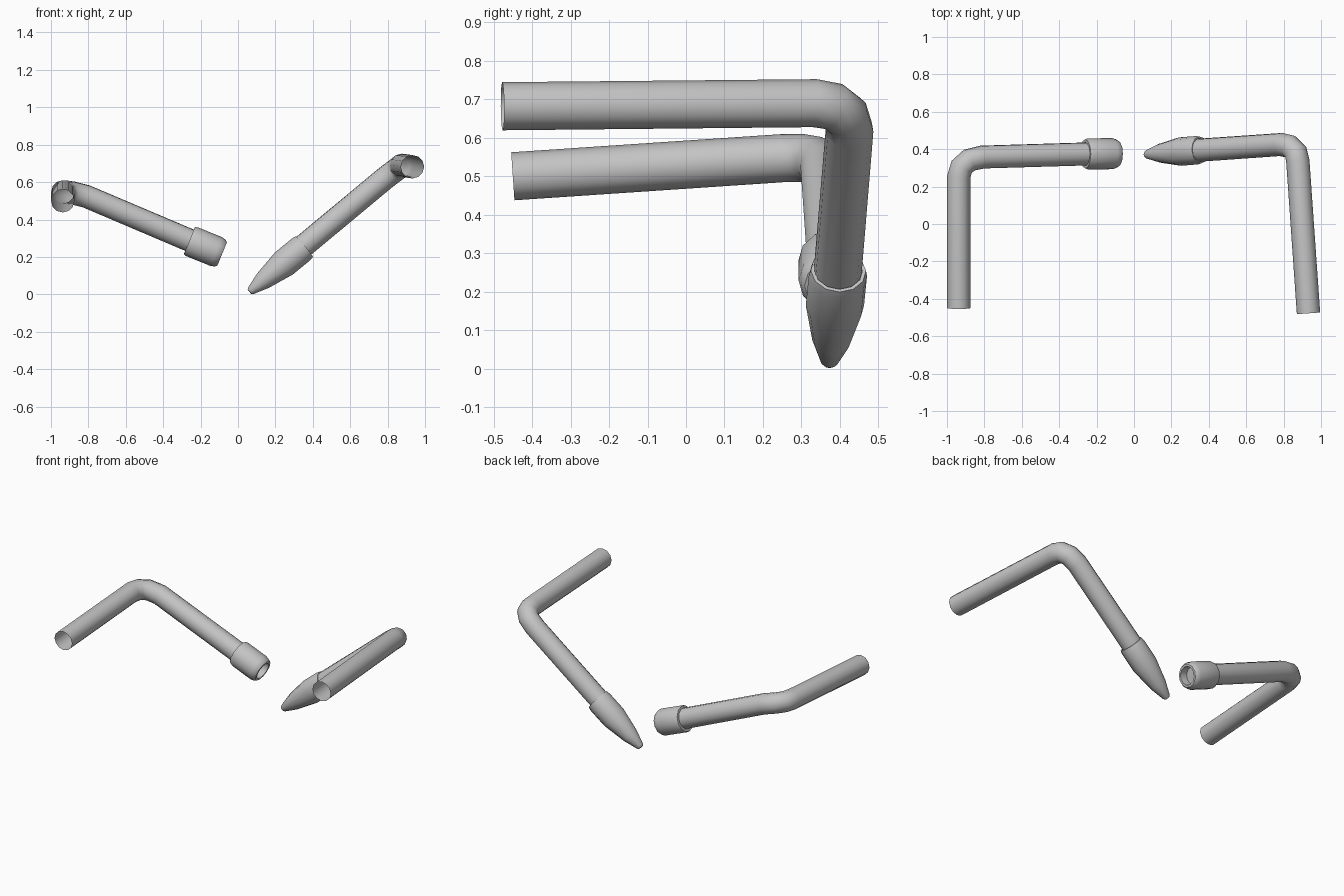
import bpy, bmesh, math
from mathutils import Vector

cube = bpy.data.objects.get("Cube")
if cube:
    bpy.data.objects.remove(cube, do_unlink=True)

SIDES = 12
PIPE_R = 0.0625

grey = bpy.data.materials.new("plain grey")
grey.use_nodes = True
colour = (0.55, 0.55, 0.55, 1)
grey.diffuse_color = colour
grey.node_tree.nodes["Principled BSDF"].inputs["Base Color"].default_value = colour


def sweep(name, points, radii, tangents, cap_end=False):
    """Skin round rings along a path without twisting."""
    bm = bmesh.new()
    rings = []
    side = Vector((0, 0, 1)).cross(tangents[0]).normalized()
    last = tangents[0]
    for p, r, t in zip(points, radii, tangents):
        side = last.rotation_difference(t) @ side
        up = t.cross(side).normalized()
        last = t
        angles = [2 * math.pi * i / SIDES for i in range(SIDES)]
        rings.append([bm.verts.new(p + r * (math.cos(a) * side + math.sin(a) * up))
                      for a in angles])
    for low, high in zip(rings, rings[1:]):
        for i in range(SIDES):
            j = (i + 1) % SIDES
            bm.faces.new((low[i], low[j], high[j], high[i]))
    if cap_end:
        bm.faces.new(rings[-1])
    mesh = bpy.data.meshes.new(name)
    bm.to_mesh(mesh)
    bm.free()
    mesh.materials.append(grey)
    obj = bpy.data.objects.new(name, mesh)
    bpy.context.collection.objects.link(obj)
    bpy.ops.object.select_all(action="DESELECT")
    obj.select_set(True)
    bpy.context.view_layer.objects.active = obj
    bpy.ops.object.shade_smooth_by_angle(angle=math.radians(40))
    return obj


def pipe(name, path):
    """Open tube with mitred bends."""
    pts = [Vector(p) for p in path]
    dirs = [(b - a).normalized() for a, b in zip(pts, pts[1:])]
    tangents = [dirs[0]] + [(a + b).normalized() for a, b in zip(dirs, dirs[1:])] + [dirs[-1]]
    return sweep(name, pts, [PIPE_R] * len(pts), tangents)


def turned(name, start, end, profile):
    """Turned fitting: profile holds (fraction along axis, radius)."""
    a, b = Vector(start), Vector(end)
    axis = (b - a).normalized()
    return sweep(name, [a.lerp(b, t) for t, r in profile], [r for t, r in profile],
                 [axis] * len(profile), cap_end=True)


# Right arm with a blunt hollow socket
pipe("right_pipe", [(-0.937, -0.45, 0.50), (-0.937, 0.25, 0.547), (-0.922, 0.305, 0.547),
                    (-0.88, 0.342, 0.541), (-0.81, 0.358, 0.523), (-0.24, 0.375, 0.281)])
turned("right_socket", (-0.26, 0.375, 0.287), (-0.085, 0.376, 0.216),
       [(0, PIPE_R), (0, 0.078), (0.08, 0.083), (0.82, 0.083), (0.94, 0.077),
        (1, 0.068), (1, 0.055), (0.75, 0.052)])

# Left arm with a pointed nozzle
pipe("left_pipe", [(0.933, -0.477, 0.682), (0.876, 0.335, 0.69), (0.865, 0.385, 0.681),
                   (0.835, 0.414, 0.658), (0.785, 0.425, 0.62), (0.34, 0.394, 0.25)])
turned("left_nozzle", (0.355, 0.396, 0.255), (0.062, 0.372, 0.014),
       [(0, PIPE_R), (0, 0.072), (0.06, 0.076), (0.375, 0.076), (0.75, 0.050),
        (0.97, 0.024), (1, 0.016)])
